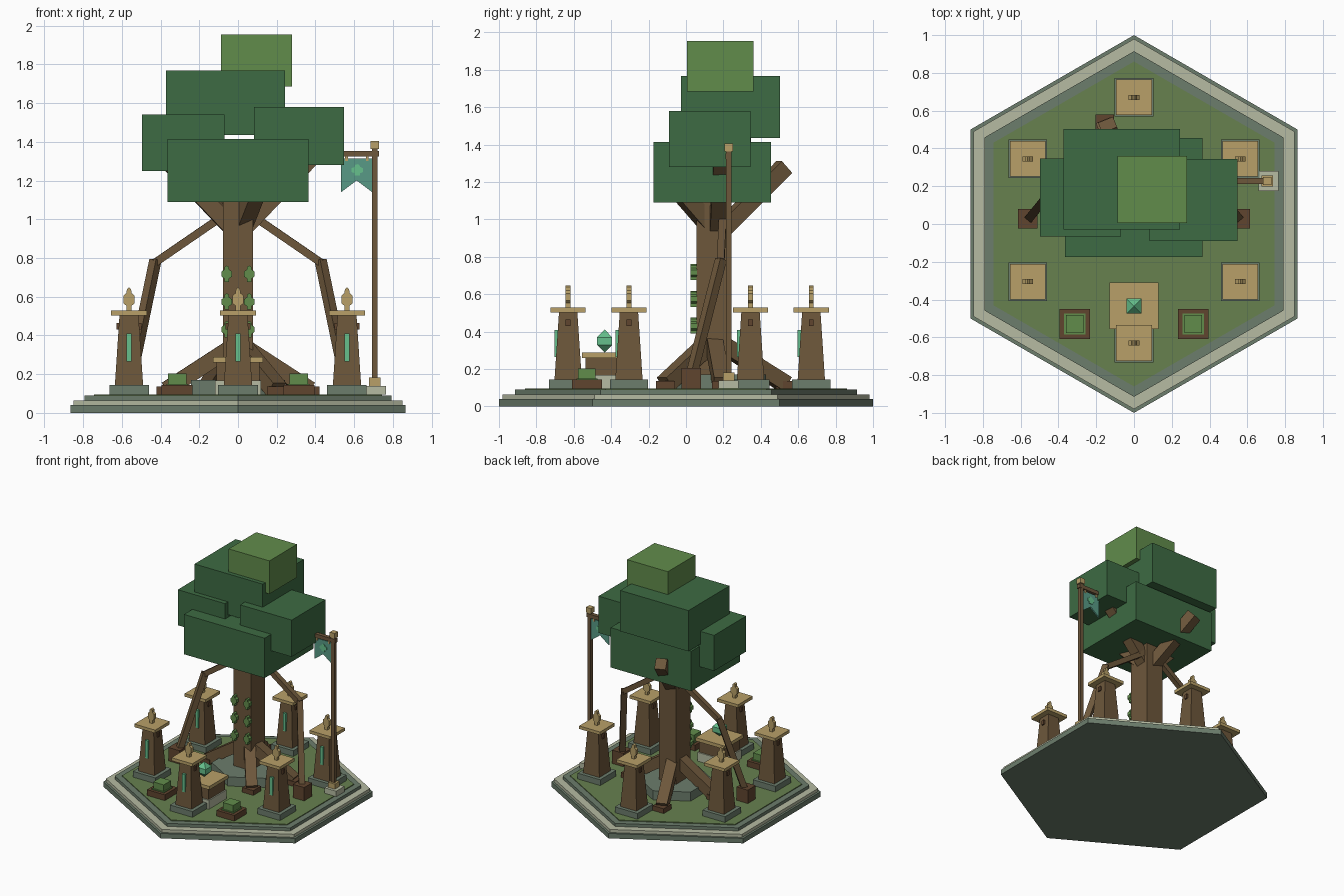
import bpy, bmesh, math
from mathutils import Vector, Matrix

if "Cube" in bpy.data.objects:
    bpy.data.objects.remove(bpy.data.objects["Cube"])


def mat(name, hexcode):
    m = bpy.data.materials.new(name)
    c = [int(hexcode[i:i + 2], 16) / 255 for i in (0, 2, 4)]
    m.diffuse_color = [v / 12.92 if v <= 0.04045 else ((v + 0.055) / 1.055) ** 2.4 for v in c] + [1]
    m.use_nodes = True
    m.node_tree.nodes["Principled BSDF"].inputs["Base Color"].default_value = m.diffuse_color
    return m


CANOPY = mat("dark leaf green", "3D6B43")
LEAF = mat("light leaf green", "618C4B")
GRASS = mat("grass green", "67814F")
WOOD = mat("brown wood", "6D573B")
DARK = mat("dark brown wood", "60452F")
GOLD = mat("pale gold", "B8A068")
PALE = mat("pale stone", "B6BBA2")
STONE = mat("grey green stone", "6C7D6C")
TEAL = mat("teal cloth", "589A86")
GEM = mat("bright gem green", "66C08C")


def finish(name, bm, m):
    bmesh.ops.recalc_face_normals(bm, faces=bm.faces)
    me = bpy.data.meshes.new(name)
    bm.to_mesh(me)
    bm.free()
    me.materials.append(m)
    ob = bpy.data.objects.new(name, me)
    bpy.context.collection.objects.link(ob)
    return ob


def box(name, m, x, y, z):
    """Box from (min, max) ranges."""
    bm = bmesh.new()
    bmesh.ops.create_cube(bm, size=1)
    for v in bm.verts:
        v.co = [(a + b) / 2 + c * (b - a) for (a, b), c in zip((x, y, z), v.co)]
    return finish(name, bm, m)


def block(name, m, cx, cy, half, z0, z1, half_y=None):
    hy = half if half_y is None else half_y
    return box(name, m, (cx - half, cx + half), (cy - hy, cy + hy), (z0, z1))


def lathe(name, m, cx, cy, sides, rings, turn=0.0):
    """Stack of regular polygons given as (radius, z)."""
    bm = bmesh.new()
    loops = []
    for r, z in rings:
        loops.append([bm.verts.new((cx + r * math.cos(turn + math.tau * i / sides),
                                    cy + r * math.sin(turn + math.tau * i / sides), z))
                      for i in range(sides)])
    for a, b in zip(loops, loops[1:]):
        for i in range(sides):
            j = (i + 1) % sides
            bm.faces.new((a[i], a[j], b[j], b[i]))
    bm.faces.new(loops[0])
    bm.faces.new(loops[-1])
    bmesh.ops.remove_doubles(bm, verts=bm.verts, dist=1e-4)
    return finish(name, bm, m)


def beam(name, m, p, q, w, h):
    """Straight timber between two points."""
    p, q = Vector(p), Vector(q)
    d = (q - p).normalized()
    side = d.cross(Vector((0, 0, 1))).normalized()
    rot = Matrix((side, d.cross(side), d)).transposed().to_4x4()
    bm = bmesh.new()
    bmesh.ops.create_cube(bm, size=1, matrix=Matrix.Translation((p + q) / 2) @ rot
                          @ Matrix.Diagonal((w, h, (q - p).length, 1)))
    return finish(name, bm, m)


def plate(name, m, pts, y0, y1):
    """Profile in x, z extruded along y."""
    bm = bmesh.new()
    f = bm.faces.new([bm.verts.new((x, y0, z)) for x, z in pts])
    ext = bmesh.ops.extrude_face_region(bm, geom=[f])["geom"]
    for v in ext:
        if isinstance(v, bmesh.types.BMVert):
            v.co.y = y1
    return finish(name, bm, m)


def sprig(cx, z0, w, h):
    """Pointed leaf profile, also used for the finials."""
    right = [(0.45, 0), (0.45, 0.2), (1, 0.32), (1, 0.64), (0.45, 0.76), (0.4, 0.92)]
    return ([(cx + a * w, z0 + b * h) for a, b in right] + [(cx, z0 + h)]
            + [(cx - a * w, z0 + b * h) for a, b in reversed(right)])


# Stepped hexagonal base
UP = math.pi / 2
for name, m, r, z0, z1 in (("base_slab", STONE, 1.0, 0, 0.04), ("base_pale_step", PALE, 0.98, 0.04, 0.065),
                           ("base_upper_step", STONE, 0.915, 0.065, 0.09), ("lawn", GRASS, 0.86, 0.09, 0.096)):
    lathe(name, m, 0, 0, 6, [(r, z0), (r, z1)], UP)

# Six pillars in a ring
G = 0.095
for i in range(6):
    a = UP + i * math.tau / 6
    x, y = 0.65 * math.cos(a), 0.02 + 0.65 * math.sin(a)
    block("pillar_plinth", STONE, x, y, 0.102, G, 0.143)
    lathe("pillar_shaft", WOOD, x, y, 4, [(0.073 * 2 ** 0.5, 0.143), (0.049 * 2 ** 0.5, 0.505)], math.pi / 4)
    block("pillar_peg", DARK, x, y, 0.064, 0.43, 0.465, 0.013)
    block("pillar_cap", GOLD, x, y, 0.094, 0.503, 0.528)
    plate("pillar_finial", GOLD, sprig(x, 0.528, 0.028, 0.12), y - 0.013, y + 0.013)
    box("pillar_gem_strip", GEM, (x - 0.013, x + 0.013), (y - 0.073, y - 0.04), (0.265, 0.41))

# Trunk on its stone ring
TY = 0.147
lathe("trunk_stone_ring", STONE, 0, TY, 6, [(0.28, G), (0.28, 0.17)], UP)
block("trunk", WOOD, 0, TY, 0.077, G, 1.2, 0.092)

# Roots with feet
for x, y in ((0.2, -0.11), (-0.37, 0.14), (-0.155, 0.53), (0.37, 0.19)):
    beam("root", WOOD, (0, TY, 0.36), (x, y, 0.12), 0.085, 0.085)
    block("root_foot", DARK, x, y, 0.05, G, 0.135)

# Branches
for tip in ((0.4, 0.19, 1.34), (-0.4, 0.14, 1.34), (-0.14, 0.525, 1.28), (0.13, -0.12, 1.25)):
    beam("branch", WOOD, (0, TY + 0.02, 0.92), tip, 0.085, 0.085)

# Bent side struts
for s in (-1, 1):
    elbow = (s * 0.43, 0.185, 0.775)
    beam("strut_upper", WOOD, (0, 0.2, 1.07), elbow, 0.04, 0.04)
    beam("strut_lower", WOOD, (s * 0.427, 0.187, 0.787), (s * 0.555, 0.03, 0.17), 0.045, 0.045)
    block("strut_foot", DARK, s * 0.562, 0.028, 0.051, G, 0.205)

# Canopy blocks
for x, y, z in (((-0.365, 0.363), (-0.175, 0.455), (1.09, 1.415)),
                ((-0.497, -0.07), (-0.067, 0.348), (1.25, 1.54)),
                ((0.083, 0.548), (-0.09, 0.345), (1.28, 1.58)),
                ((-0.373, 0.243), (-0.028, 0.502), (1.435, 1.768))):
    box("canopy_block", CANOPY, x, y, z)
box("canopy_crown", LEAF, (-0.088, 0.28), (0.005, 0.36), (1.685, 1.955))

# Leaf sprigs on the trunk front
for s in (-1, 1):
    for z in (0.39, 0.533, 0.676):
        plate("trunk_sprig", LEAF, sprig(s * 0.058, z, 0.026, 0.085), 0.024, 0.06)

# Altar with floating gem
AY = -0.432
block("altar_base", PALE, 0, AY, 0.12, G, 0.168, 0.115)
block("altar_body", WOOD, 0, AY, 0.11, 0.168, 0.26, 0.105)
block("altar_top", GOLD, 0, AY, 0.13, 0.26, 0.288, 0.123)
lathe("altar_gem", GEM, 0, AY - 0.003, 4, [(0, 0.288), (0.056, 0.328), (0.056, 0.37), (0, 0.412)], math.pi / 4)

# Planters
for s in (-1, 1):
    block("planter", DARK, s * 0.314, -0.53, 0.08, G, 0.143)
    block("planter_bush_low", LEAF, s * 0.314, -0.53, 0.056, 0.143, 0.15)
    block("planter_bush", LEAF, s * 0.314, -0.53, 0.047, 0.15, 0.203)

# Banner pole
PX, PY = 0.706, 0.228
block("pole_base", PALE, PX + 0.005, PY, 0.053, G, 0.14)
block("pole_collar", GOLD, PX, PY, 0.03, 0.14, 0.182)
block("pole", WOOD, PX, PY, 0.014, 0.18, 1.365)
block("pole_cap", GOLD, PX, PY, 0.022, 1.362, 1.405)
box("pole_arm", WOOD, (0.51, 0.728), (PY - 0.016, PY + 0.016), (1.323, 1.353))
plate("banner", TEAL, [(0.533, 1.315), (0.693, 1.315), (0.693, 1.14), (0.613, 1.2), (0.533, 1.14)],
      PY - 0.006, PY + 0.006)
plate("banner_emblem", GEM, sprig(0.616, 1.225, 0.03, 0.06), PY - 0.011, PY + 0.011)
for x in (0.56, 0.667):
    block("banner_loop", GOLD, x, PY, 0.007, 1.3, 1.326, 0.01)
